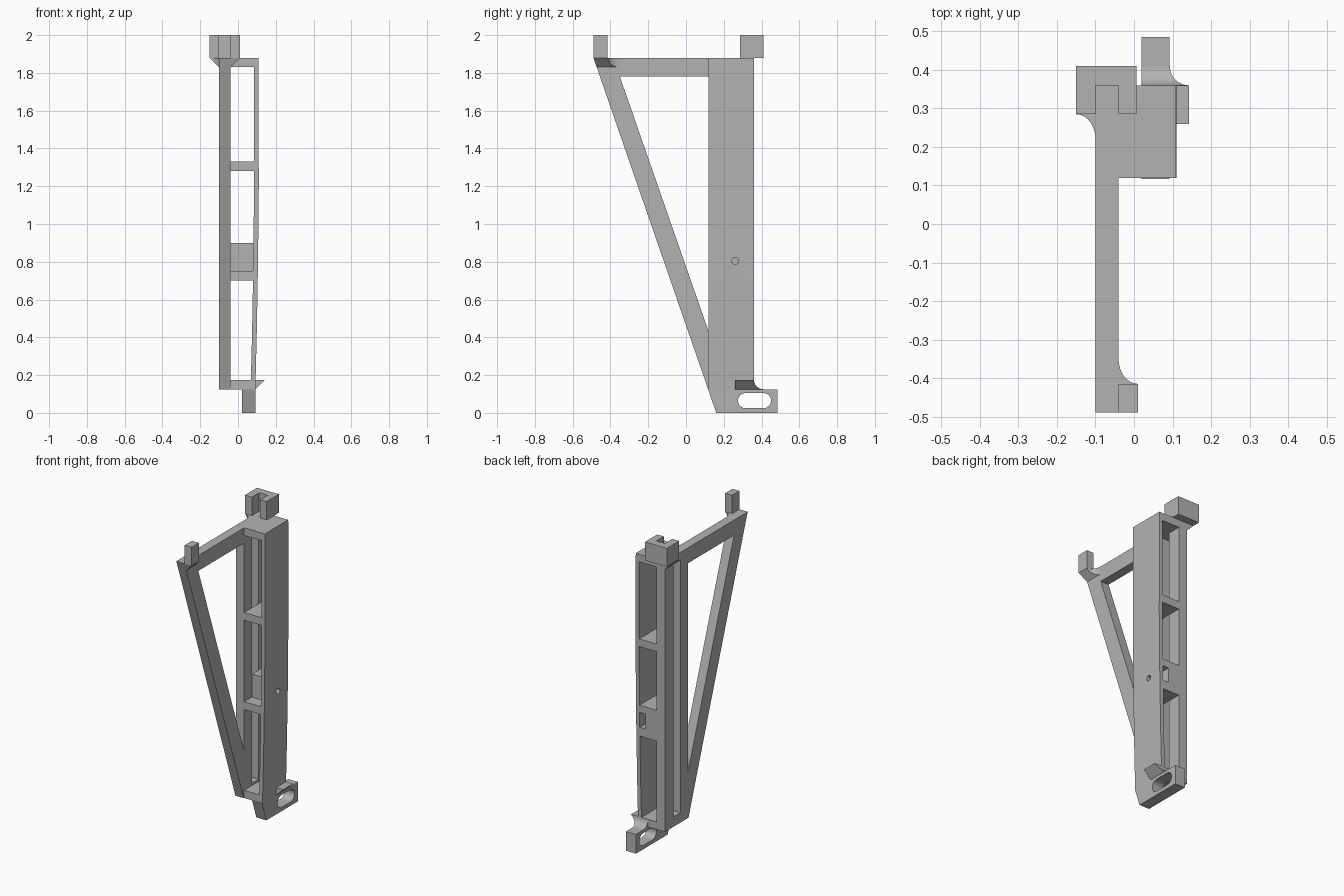
import bpy
import bmesh
from math import sin, cos, pi, radians
from mathutils import Vector

if "Cube" in bpy.data.objects:
    bpy.data.objects.remove(bpy.data.objects["Cube"], do_unlink=True)

GREY = (0.45, 0.45, 0.45, 1.0)
grey = bpy.data.materials.new("plain grey")
grey.use_nodes = True
grey.diffuse_color = GREY
grey.node_tree.nodes["Principled BSDF"].inputs["Base Color"].default_value = GREY


def prism(name, axis, outline, low, high, chamfer=None):
    """Extrude an outline along an axis; chamfer = (point, normal) trims one side."""
    place = {"X": lambda a, b, d: (d, a, b),
             "Y": lambda a, b, d: (a, d, b),
             "Z": lambda a, b, d: (a, b, d)}[axis]
    bm = bmesh.new()
    base = bm.faces.new([bm.verts.new(place(a, b, low)) for a, b in outline])
    extruded = bmesh.ops.extrude_face_region(bm, geom=[base])["geom"]
    moved = [v for v in extruded if isinstance(v, bmesh.types.BMVert)]
    bmesh.ops.translate(bm, verts=moved, vec=Vector(place(0, 0, high - low)))
    if chamfer:
        cut = bmesh.ops.bisect_plane(bm, geom=bm.verts[:] + bm.edges[:] + bm.faces[:],
                                     plane_co=chamfer[0], plane_no=chamfer[1],
                                     clear_outer=True)["geom_cut"]
        bmesh.ops.holes_fill(bm, edges=[e for e in cut if isinstance(e, bmesh.types.BMEdge)])
        bmesh.ops.remove_doubles(bm, verts=bm.verts[:], dist=0.0001)
    bmesh.ops.recalc_face_normals(bm, faces=bm.faces[:])
    mesh = bpy.data.meshes.new(name)
    bm.to_mesh(mesh)
    bm.free()
    mesh.materials.append(grey)
    obj = bpy.data.objects.new(name, mesh)
    bpy.context.collection.objects.link(obj)
    return obj


def rect(a0, a1, b0, b1):
    return [(a0, b0), (a1, b0), (a1, b1), (a0, b1)]


def box(name, x, y, z):
    return prism(name, "Z", rect(*x, *y), *z)


def arc(ca, cb, ra, rb, start=0, end=pi / 2, steps=12):
    angles = [start + (end - start) * i / steps for i in range(steps + 1)]
    return [(ca + ra * cos(t), cb + rb * sin(t)) for t in angles]


def carve(obj, *cutters):
    """Subtract cutters, bake the result and delete them."""
    for cutter in cutters:
        cutter.hide_render = True
        mod = obj.modifiers.new("cut", "BOOLEAN")
        mod.operation = "DIFFERENCE"
        mod.solver = "EXACT"
        mod.object = cutter
    graph = bpy.context.evaluated_depsgraph_get()
    graph.update()
    baked = bpy.data.meshes.new_from_object(obj.evaluated_get(graph))
    obj.modifiers.clear()
    obj.data = baked
    for cutter in cutters:
        bpy.data.objects.remove(cutter, do_unlink=True)


PLATE_X = (-0.10, -0.04)
COLUMN_Y = (0.12, 0.36)
TOP, BASE = 1.88, 0.125
parts = []

# Triangular frame plate with its large opening and the tall column slot
frame = prism("triangle_frame", "X",
              [(-0.49, TOP), (0.117, BASE), (0.36, BASE), (0.36, TOP)], *PLATE_X)
carve(frame,
      prism("triangle_cutter", "X", [(-0.35, 1.78), (0.12, 0.43), (0.12, 1.78)], -0.2, 0.1),
      box("slot_cutter", (-0.2, 0.1), (0.20, 0.27), (0.19, 1.83)))
parts.append(frame)

# Slightly bowed side plate with a screw hole
bow = [(0.092, BASE), (0.10, 0.45), (0.106, 0.8), (0.11, 1.2), (0.109, TOP)]
side = prism("side_plate", "Y", bow + [(x - 0.025, z) for x, z in reversed(bow)], *COLUMN_Y)
carve(side, prism("screw_cutter", "X", arc(0.26, 0.805, 0.018, 0.018, 0, 2 * pi, 24)[:-1],
                  0.0, 0.2))
parts.append(side)

# Cross bars between the two plates
for name, z, right in [("bottom_bar", (BASE, 0.175), 0.085), ("lower_bar", (0.70, 0.75), 0.09),
                       ("upper_bar", (1.28, 1.33), 0.095), ("top_bar", (1.83, TOP), 0.10)]:
    parts.append(box(name, (-0.04, right), COLUMN_Y, z))

# Screw block with a nut pocket open to the back
block = box("screw_block", (-0.04, 0.084), (0.20, 0.36), (0.75, 0.90))
carve(block, box("pocket_cutter", (0.04, 0.2), (0.22, 0.5), (0.757, 0.853)))
parts.append(block)

# Foot tab with a rounded slot
foot = prism("foot_tab", "X", [(0.117, BASE), (0.16, 0), (0.485, 0), (0.485, BASE)], 0.02, 0.092)
slot = arc(0.41, 0.065, 0.04, 0.04, -pi / 2, pi / 2) + arc(0.315, 0.065, 0.04, 0.04, pi / 2, 1.5 * pi)
carve(foot, prism("foot_slot_cutter", "X", slot, -0.1, 0.3))
parts.append(foot)

# Filleted ledge above the foot, sloping outwards
parts.append(prism("foot_ledge", "X",
                   [(0.26, 0.175), (0.26, BASE)]
                   + arc(0.41, 0.175, -0.05, -0.05, pi / 2, 0),
                   0.02, 0.16, ((0.093, 0, BASE), (1, 0, -1))))

# Front post and the flared support under it
parts.append(box("front_post", (-0.04, 0.01), (-0.49, -0.415), (TOP, 2.0)))
front_flare = prism("front_post_flare", "Z",
                    [(-0.04, -0.49), (0.01, -0.49)]
                    + arc(0.01, -0.35, -0.05, -0.065, pi / 2, 0),
                    1.83, TOP, ((-0.04, 0, 1.83), (1, 0, -1)))
# Trim the flare to the slope of the frame
carve(front_flare, prism("slope_cutter", "X", [(-0.6, TOP), (-0.49, TOP), (-0.455, 1.78), (-0.6, 1.78)],
                         -0.1, 0.1))
parts.append(front_flare)

# U-shaped rear bracket and its flared support
parts.append(prism("rear_bracket", "Z",
                   [(-0.15, 0.285), (-0.10, 0.285), (-0.10, 0.36), (-0.04, 0.36),
                    (-0.04, 0.285), (0.007, 0.285), (0.007, 0.41), (-0.15, 0.41)], TOP, 2.0))
parts.append(prism("rear_bracket_flare", "Z",
                   arc(-0.15, 0.22, 0.05, 0.065) + [(-0.15, 0.36), (-0.10, 0.36)],
                   1.83, TOP, ((-0.10, 0, 1.83), (-1, 0, -1))))

# Smooth the rounded surfaces and keep the corners crisp
for part in parts:
    part.data.shade_smooth()
    part.data.set_sharp_from_angle(angle=radians(30))
